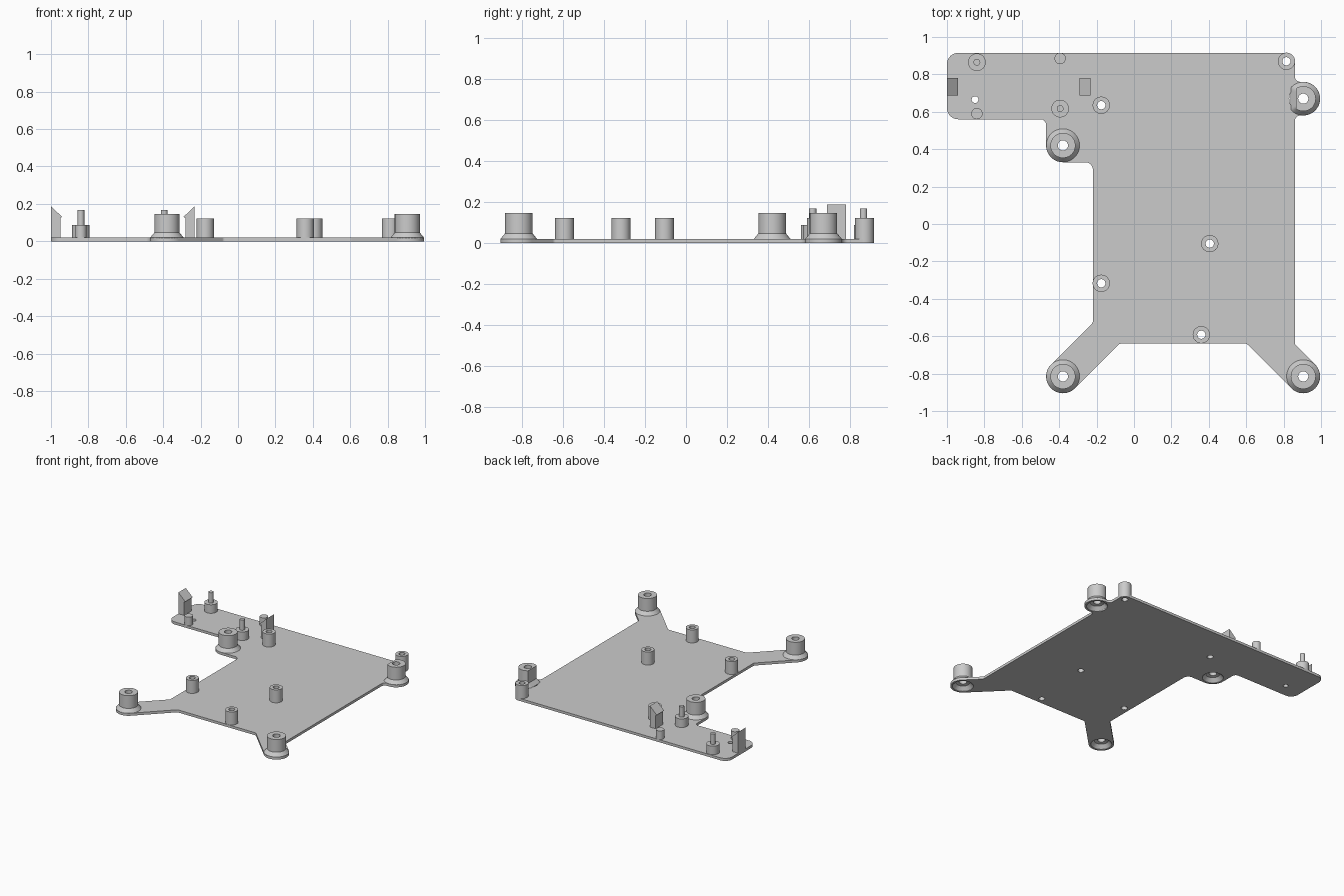
import bpy, bmesh, math
from mathutils import Vector

if "Cube" in bpy.data.objects:
    bpy.data.objects.remove(bpy.data.objects["Cube"], do_unlink=True)

grey = bpy.data.materials.new("plain grey")
grey.use_nodes = True
grey.diffuse_color = (0.6, 0.6, 0.6, 1)
grey.node_tree.nodes["Principled BSDF"].inputs["Base Color"].default_value = grey.diffuse_color


def finish(obj):
    obj.data.materials.clear()
    obj.data.materials.append(grey)
    bpy.ops.object.select_all(action="DESELECT")
    obj.select_set(True)
    bpy.context.view_layer.objects.active = obj
    bpy.ops.object.shade_smooth_by_angle(angle=math.radians(25))


def add_mesh(name, bm, loc=(0, 0, 0)):
    bmesh.ops.recalc_face_normals(bm, faces=bm.faces)
    mesh = bpy.data.meshes.new(name)
    bm.to_mesh(mesh)
    bm.free()
    obj = bpy.data.objects.new(name, mesh)
    obj.location = loc
    bpy.context.collection.objects.link(obj)
    finish(obj)


def lathe(name, x, y, profile, closed, flat=False, steps=48):
    """Revolve (radius, height) points about a vertical axis."""
    bm = bmesh.new()
    verts = [bm.verts.new((r, 0, z)) for r, z in profile]
    pairs = list(zip(verts, verts[1:]))
    if closed:
        pairs.append((verts[-1], verts[0]))
    edges = [bm.edges.new(p) for p in pairs]
    bmesh.ops.spin(bm, geom=verts + edges, axis=(0, 0, 1), cent=(0, 0, 0),
                   angle=math.tau, steps=steps)
    bmesh.ops.remove_doubles(bm, verts=bm.verts, dist=1e-5)
    if flat:  # flatten the inward side, with a ramp at its foot
        for v in bm.verts:
            v.co.x = max(v.co.x, -0.04 if v.co.z > 0.044 else -0.067)
        bmesh.ops.remove_doubles(bm, verts=bm.verts, dist=1e-5)
    add_mesh(name, bm, (x, y, 0))


def rounded(corners, steps=10):
    """Replace every (x, y, radius) corner with a tangent arc."""
    out = []
    for i, (x, y, r) in enumerate(corners):
        p = Vector((x, y))
        a = (Vector(corners[i - 1][:2]) - p).normalized()
        b = (Vector(corners[(i + 1) % len(corners)][:2]) - p).normalized()
        half = a.angle(b) / 2
        centre = p + (a + b).normalized() * (r / math.sin(half))
        start = p + a * (r / math.tan(half)) - centre
        end = p + b * (r / math.tan(half)) - centre
        for k in range(steps + 1):
            t = k / steps
            point = centre + start.lerp(end, t).normalized() * r
            if not out or (point - out[-1]).length > 1e-4:
                out.append(point)
    return out


def circle(x, y, r, n=48):
    return [(x + r * math.cos(math.tau * i / n), y + r * math.sin(math.tau * i / n))
            for i in range(n)]


# Layout of the fittings
bosses = {"front_right": (-0.38, -0.815), "front_left": (0.905, -0.815),
          "rear_right": (-0.38, 0.42), "rear_left": (0.905, 0.67)}
standoffs = [(-0.175, 0.635), (0.815, 0.87), (0.405, -0.105),
             (-0.175, -0.317), (0.36, -0.592)]
pins = [(-0.84, 0.865), (-0.395, 0.617)]
stubs = [(-0.84, 0.59), (-0.395, 0.885)]

# Base plate: rounded outline, diagonal arms, holes under the fittings
R = 0.09
D = R * math.sqrt(2)
(ax, ay), (bx, by) = bosses["front_right"], bosses["front_left"]
outline = rounded([
    (-1, 0.915, 0.06), (-1, 0.56, 0.06), (-0.47, 0.56, 0.03), (-0.47, 0.33, R),
    (-0.22, 0.33, 0.04), (-0.22, ay + (-0.22 - ax + D), 0.02),
    (ax - D, ay, R), (ax, ay - D, R),
    (ax + (-0.64 - ay + D), -0.64, 0.02), (bx - (-0.64 - by + D), -0.64, 0.02),
    (bx, by - D, R), (bx + D, by, R), (0.86, by + (bx + D - 0.86), 0.02),
    (0.86, 0.58, 0.03), (0.995, 0.58, R), (0.995, 0.76, R), (0.86, 0.76, 0.03),
    (0.86, 0.915, 0.045)])
loops = [outline, circle(-0.85, 0.665, 0.018)]
loops += [circle(x, y, 0.075) for x, y in bosses.values()]
loops += [circle(x, y, 0.024) for x, y in standoffs]

curve = bpy.data.curves.new("base_plate", "CURVE")
curve.dimensions = "2D"
curve.fill_mode = "BOTH"
curve.extrude = 0.01
for loop in loops:
    spline = curve.splines.new("POLY")
    spline.points.add(len(loop) - 1)
    for point, co in zip(spline.points, loop):
        point.co = (co[0], co[1], 0, 1)
    spline.use_cyclic_u = True
plate = bpy.data.objects.new("base_plate", curve)
plate.location.z = 0.01
bpy.context.collection.objects.link(plate)
bpy.ops.object.select_all(action="DESELECT")
plate.select_set(True)
bpy.context.view_layer.objects.active = plate
bpy.ops.object.convert(target="MESH")
plate = bpy.context.view_layer.objects.active
bm = bmesh.new()
bm.from_mesh(plate.data)
bmesh.ops.remove_doubles(bm, verts=bm.verts, dist=1e-5)
bmesh.ops.recalc_face_normals(bm, faces=bm.faces)
bm.to_mesh(plate.data)
bm.free()
finish(plate)

# Corner mounting bosses: flared foot, through hole, hollow cup underneath
boss_profile = [(0.076, 0.001), (R, 0.019), (0.067, 0.047), (0.067, 0.147),
                (0.027, 0.147), (0.027, 0.035), (0.05, 0.03)]
for side, (x, y) in bosses.items():
    lathe("mounting_boss_" + side, x, y, boss_profile, True, flat=side == "rear_left")

# Hollow board standoffs
for x, y in standoffs:
    lathe("standoff", x, y, [(0.046, 0.001), (0.046, 0.122), (0.022, 0.122), (0.022, 0.001)], True)

# Stepped locating pins and short support stubs
for x, y in pins:
    lathe("locating_pin", x, y, [(0, 0.01), (0.047, 0.01), (0.047, 0.087),
                                 (0.018, 0.087), (0.018, 0.168), (0, 0.168)], False)
for x, y in stubs:
    lathe("support_stub", x, y, [(0, 0.01), (0.03, 0.01), (0.03, 0.087), (0, 0.087)], False)

# Facing pair of snap clips with sloped hooks
clip = [(0, 0.005), (0.05, 0.005), (0.05, 0.125), (0.06, 0.13), (0, 0.187)]
for name, x0, sign in (("clip_right", -1, 1), ("clip_left", -0.232, -1)):
    bm = bmesh.new()
    face = bm.faces.new([bm.verts.new((x0 + sign * x, 0.688, z)) for x, z in clip])
    new = bmesh.ops.extrude_face_region(bm, geom=[face])["geom"]
    bmesh.ops.translate(bm, vec=(0, 0.092, 0),
                        verts=[v for v in new if isinstance(v, bmesh.types.BMVert)])
    add_mesh(name, bm)
